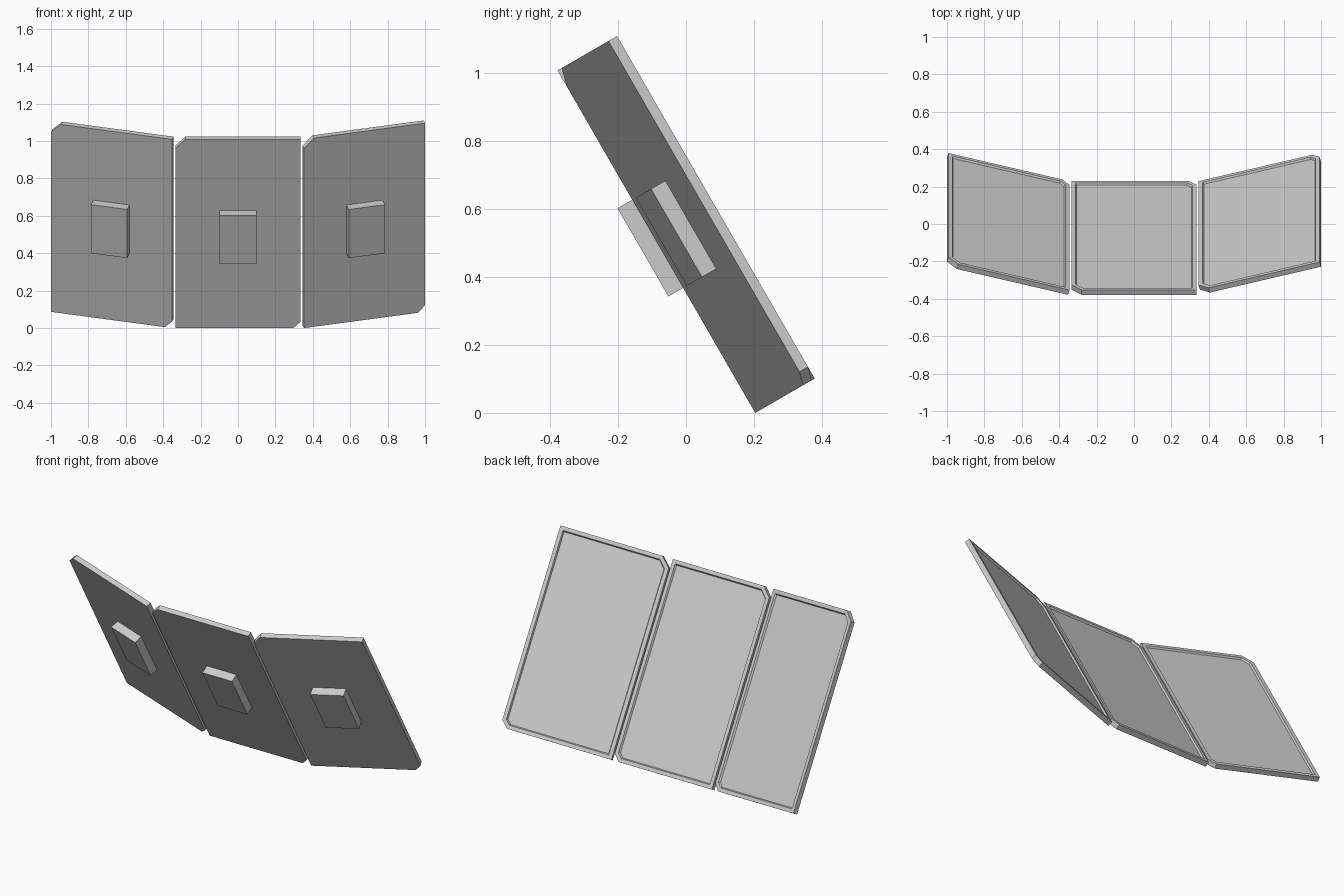
import bpy, bmesh
from math import sin, cos, radians
from mathutils import Vector

if "Cube" in bpy.data.objects:
    bpy.data.objects.remove(bpy.data.objects["Cube"])

TILT, FOLD = radians(60), radians(15)
W, L, T = 0.67, 1.165, 0.03            # panel width, length, thickness
X = Vector((1, 0, 0))
UP = Vector((0, -cos(TILT), sin(TILT)))    # along the slope
OUT = Vector((0, sin(TILT), cos(TILT)))    # out of the screen
BASE = Vector((0, 0.204, 0))


def outline(inset, d):
    """Panel outline with two clipped corners, shrunk by inset, at depth d."""
    x, lo, hi = W / 2 - inset, inset, L - inset
    a, b = 0.055 - inset * 0.58, 0.04 - inset * 0.58
    return [(-x, lo, d), (x - b, lo, d), (x, lo + b, d),
            (x, hi, d), (-x + a, hi, d), (-x, hi - a, d)]


def loft(name, rings, place):
    """Closed solid through a stack of equal rings."""
    bm = bmesh.new()
    vs = [[bm.verts.new(place(*p)) for p in r] for r in rings]
    n = len(rings[0])
    for r0, r1 in zip(vs, vs[1:]):
        for i in range(n):
            j = (i + 1) % n
            bm.faces.new((r0[i], r0[j], r1[j], r1[i]))
    bm.faces.new(vs[0])
    bm.faces.new(vs[-1])
    bmesh.ops.recalc_face_normals(bm, faces=bm.faces)
    me = bpy.data.meshes.new(name)
    bm.to_mesh(me)
    bm.free()
    bpy.context.collection.objects.link(bpy.data.objects.new(name, me))


def box_ring(d):
    return [(x, s, d) for x, s in
            ((-0.1, 0.425), (0.1, 0.425), (0.1, 0.725), (-0.1, 0.725))]


for side, label in ((-1, "left"), (0, "centre"), (1, "right")):
    a = side * FOLD
    across = X * cos(a) + OUT * sin(a)
    normal = OUT * cos(a) - X * sin(a)
    mid = BASE + X * side * (1 - W / 2 * cos(a)) + OUT * W / 2 * abs(sin(a))

    def place(x, s, d):
        return mid + across * x + UP * s + normal * d

    # thin panel with a raised rim round the recessed screen
    loft(label + "_screen_panel",
         [outline(0, 0), outline(0, T), outline(0.022, T),
          outline(0.028, T - 0.01)], place)
    # mounting block on the rear face
    loft(label + "_mount_block", [box_ring(-0.05), box_ring(0.015)], place)
